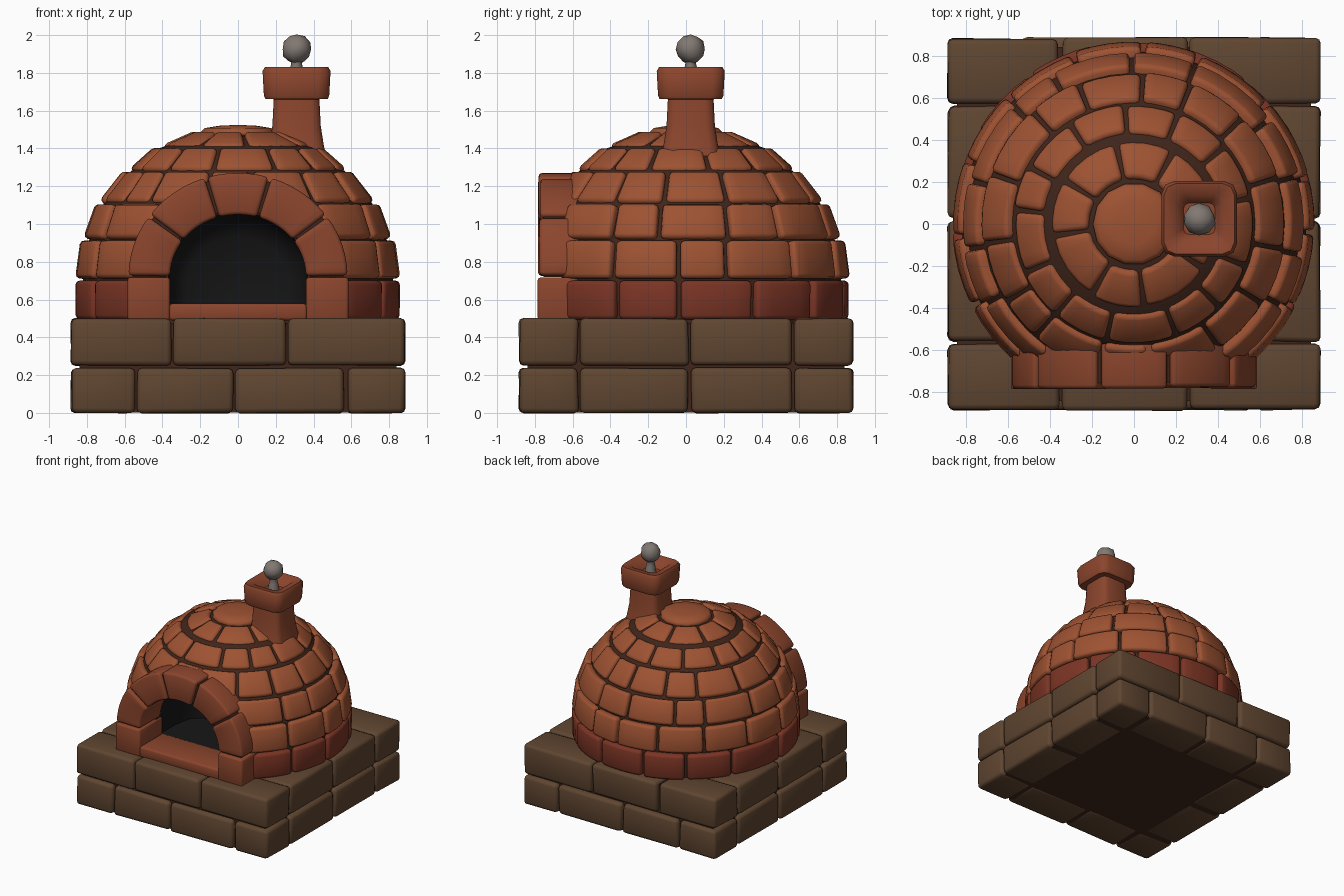
import bpy, bmesh, random
from math import sin, cos, pi, radians, asin, hypot
from mathutils import Vector

if "Cube" in bpy.data.objects:
    bpy.data.objects.remove(bpy.data.objects["Cube"])

random.seed(4)


def mat(name, c):
    m = bpy.data.materials.new(name)
    m.diffuse_color = (*c, 1)
    m.use_nodes = True
    m.node_tree.nodes["Principled BSDF"].inputs["Base Color"].default_value = m.diffuse_color
    return m


BRICK = mat("brick", (0.34, 0.085, 0.032))
RED = mat("dark_brick", (0.2, 0.035, 0.018))
FRAME = mat("arch_brick", (0.26, 0.06, 0.026))
MORTAR = mat("mortar", (0.05, 0.018, 0.01))
STONE = mat("stone", (0.115, 0.06, 0.03))
SOOT = mat("soot", (0.008, 0.008, 0.008))
SMOKE = mat("smoke", (0.22, 0.19, 0.17))


def loft(bm, rings, cap_start=True):
    """Skin a list of closed rings and cap the ends."""
    vs = [[bm.verts.new(p) for p in r] for r in rings]
    n = len(vs[0])
    for a, b in zip(vs, vs[1:]):
        for i in range(n):
            bm.faces.new((a[i], a[(i + 1) % n], b[(i + 1) % n], b[i]))
    if cap_start:
        bm.faces.new(vs[0])
    bm.faces.new(vs[-1])


def box(bm, x0, x1, y0, y1, z0, z1, j=0.0):
    def w():
        return random.uniform(-j, j)
    loft(bm, [[(x + w(), y + w(), z + w() * 0.5) for x, y in
               ((x0, y0), (x1, y0), (x1, y1), (x0, y1))] for z in (z0, z1)])


def finish(bm, name, material, bevel=0.0, flip=False, angle=50):
    bmesh.ops.recalc_face_normals(bm, faces=bm.faces)
    if flip:
        bmesh.ops.reverse_faces(bm, faces=bm.faces)
    if bevel:
        edges = [e for e in bm.edges if e.calc_face_angle(0) > 0.6]
        bmesh.ops.bevel(bm, geom=edges, offset=bevel, segments=2, profile=0.5,
                        affect='EDGES', clamp_overlap=True)
    me = bpy.data.meshes.new(name)
    bm.to_mesh(me)
    bm.free()
    me.materials.append(material)
    me.shade_smooth()
    me.set_sharp_from_angle(angle=radians(angle))
    ob = bpy.data.objects.new(name, me)
    bpy.context.collection.objects.link(ob)
    return ob


def lathe(bm, profile, n):
    loft(bm, [[(r * cos(2 * pi * i / n), r * sin(2 * pi * i / n), z)
               for i in range(n)] for r, z in profile])


# Stone plinth: two courses of perimeter blocks around a core
bm = bmesh.new()
box(bm, -0.84, 0.84, -0.84, 0.84, 0.003, 0.475)
finish(bm, "plinth_core", MORTAR)
G, E, D = 0.008, 0.883, 0.565
for name, z0, z1, joints in (("plinth_lower_blocks", 0.0, 0.237, (-0.54, -0.02, 0.57)),
                             ("plinth_upper_blocks", 0.25, 0.5, (-0.35, 0.26))):
    bm = bmesh.new()
    xs = (-E, *joints, E)
    for a, b in zip(xs, xs[1:]):
        a, b = (a + G if a > -E else a), (b - G if b < E else b)
        box(bm, a, b, -E, -D - G, z0, z1, 0.006)
        box(bm, a, b, D + G, E, z0, z1, 0.006)
    for s in (-1, 1):
        for a, b in ((-D, 0.02), (0.02, D)):
            x0, x1 = sorted((s * E, s * D))
            box(bm, x0, x1, a + G, b - G, z0, z1, 0.006)
    finish(bm, name, STONE, 0.025)


# Arch outline used for the opening, its cutter and the lining
def arch_ring(y, s=1.0, dz=0.0, z0=0.575):
    pts = [(-0.36, z0), (0.36, z0)]
    pts += [(0.36 * cos(pi * i / 16), 0.72 + 0.33 * sin(pi * i / 16)) for i in range(17)]
    return [(x * s, y, z0 + (z - z0) * s + dz) for x, z in pts]


# Dome core with the oven mouth cut out
bm = bmesh.new()
lathe(bm, [(0.815, 0.46), (0.82, 0.72), (0.79, 0.91), (0.71, 1.11), (0.565, 1.28),
           (0.42, 1.4), (0.24, 1.465), (0.001, 1.49)], 40)
core = finish(bm, "dome_core", MORTAR)
bm = bmesh.new()
loft(bm, [arch_ring(-1.0, 1.06, -0.01), arch_ring(-0.05, 1.06, -0.01)])
cut_mouth = finish(bm, "mouth_cutter", MORTAR)
bm = bmesh.new()
box(bm, -0.8, 0.8, -1.0, -0.66, 0.4, 1.12)
cut_front = finish(bm, "front_cutter", MORTAR)
bpy.context.view_layer.objects.active = core
for c in (cut_front, cut_mouth):
    c.hide_render = True
    m = core.modifiers.new("cut", 'BOOLEAN')
    m.operation, m.object, m.solver = 'DIFFERENCE', c, 'EXACT'
    bpy.ops.object.modifier_apply(modifier=m.name)
    bpy.data.objects.remove(c)

# Sooty chamber lining
bm = bmesh.new()
loft(bm, [arch_ring(-0.56, 1.03), arch_ring(-0.3, 1.03), arch_ring(-0.15, 0.95),
          arch_ring(-0.08, 0.75)], cap_start=False)
finish(bm, "chamber_lining", SOOT, flip=True)


# Dome brick courses: bottom z, r, top z, r, brick count, half width left for the arch
def brick(bm, a0, a1, z0, r0, z1, r1, t=0.09):
    h = hypot(z1 - z0, r1 - r0)
    nr, nz = (z1 - z0) / h * t, (r0 - r1) / h * t
    k = random.uniform(-0.008, 0.008)
    sec = ((r0 - nr, z0 - nz), (r0 + k, z0), (r1 + k, z1), (r1 - nr, z1 - nz))
    rings = []
    for i in range(5):
        a = a0 + (a1 - a0) * i / 4
        rings.append([(r * cos(a), r * sin(a), z) for r, z in sec])
    loft(bm, rings)


COURSES = ((0.495, 0.86, 0.70, 0.862, 11, 0.55), (0.715, 0.862, 0.915, 0.835, 12, 0.53),
           (0.93, 0.82, 1.11, 0.755, 12, 0.45), (1.125, 0.725, 1.285, 0.60, 15, 0),
           (1.295, 0.575, 1.41, 0.445, 13, 0), (1.42, 0.395, 1.495, 0.225, 8, 0))
for k, (z0, r0, z1, r1, n, gap) in enumerate(COURSES):
    bm = bmesh.new()
    half = asin(gap / r0)
    start = -pi / 2 + half + (0 if gap else 0.2 * k)
    step = (2 * pi - 2 * half) / n
    cuts = [start + step * (i + (random.uniform(-0.18, 0.18) if 0 < i < n else 0))
            for i in range(n + 1)]
    g = 0.011 / r0
    for a, b in zip(cuts, cuts[1:]):
        brick(bm, a + g, b - g, z0, r0, z1, r1)
    finish(bm, f"dome_course_{k + 1}", RED if k == 0 else BRICK, 0.022)
bm = bmesh.new()
lathe(bm, [(0.17, 1.44), (0.195, 1.47), (0.195, 1.49), (0.175, 1.508), (0.1, 1.52),
           (0.001, 1.525)], 14)
finish(bm, "dome_crown", BRICK)


# Oven mouth surround: legs, sill and five arch stones over a mortar ring
def arch_stone(bm, d0, d1, inset=0.0, yf=-0.78, yb=-0.5, n=6):
    rings = []
    for i in range(n + 1):
        a = radians(d0 + (d1 - d0) * i / n)
        p = [((0.36 + inset) * cos(a), 0.72 + (0.33 + inset) * sin(a)),
             ((0.58 - inset) * cos(a), 0.72 + (0.55 - inset) * sin(a))]
        rings.append([(p[0][0], yf, p[0][1]), (p[1][0], yf, p[1][1]),
                      (p[1][0], yb, p[1][1]), (p[0][0], yb, p[0][1])])
    loft(bm, rings)


bm = bmesh.new()
arch_stone(bm, 0, 180, 0.022, -0.755, -0.52, 24)
finish(bm, "arch_mortar", MORTAR)
bm = bmesh.new()
stops = (0, 36, 73, 107, 144, 180)
for a, b in zip(stops, stops[1:]):
    arch_stone(bm, a + 0.9, b - 0.9, 0, -0.78 + random.uniform(-0.008, 0.008))
finish(bm, "arch_stones", FRAME, 0.018)
bm = bmesh.new()
for s in (-1, 1):
    x0, x1 = sorted((s * 0.36, s * 0.585))
    box(bm, x0, x1, -0.785, -0.48, 0.49, 0.717)
box(bm, -0.365, 0.365, -0.78, -0.48, 0.49, 0.578)
finish(bm, "arch_legs_and_sill", FRAME, 0.015)


# Chimney: rounded-square rings
def square_ring(h, z, cx=0.31, cy=0.025, f=0.35):
    pts = []
    for q in range(4):
        for d in (0, 45, 90):
            a, c = radians(q * 90 + d), radians(q * 90 + 45)
            o = h * (1 - f)
            pts.append((cx + o * cos(c) * 2 ** 0.5 + h * f * cos(a),
                        cy + o * sin(c) * 2 ** 0.5 + h * f * sin(a), z))
    return pts


for name, rings in (
        ("chimney_shaft", ((0.155, 1.36), (0.142, 1.43), (0.128, 1.52), (0.12, 1.68))),
        ("chimney_cap", ((0.11, 1.66), (0.165, 1.662), (0.173, 1.68), (0.18, 1.81),
                         (0.168, 1.83), (0.115, 1.822), (0.075, 1.76)))):
    bm = bmesh.new()
    loft(bm, [square_ring(h, z) for h, z in rings])
    finish(bm, name, FRAME)

# Smoke puff on a short stem
bm = bmesh.new()
bmesh.ops.create_icosphere(bm, subdivisions=2, radius=0.078)
for v in bm.verts:
    v.co = v.co * random.uniform(0.92, 1.06) + Vector((0.31, 0.025, 1.925))
loft(bm, [[(0.31 + r * cos(i * pi / 4), 0.025 + r * sin(i * pi / 4), z) for i in range(8)]
          for r, z in ((0.045, 1.755), (0.035, 1.82), (0.028, 1.85), (0.04, 1.89))])
finish(bm, "smoke_puff", SMOKE)
